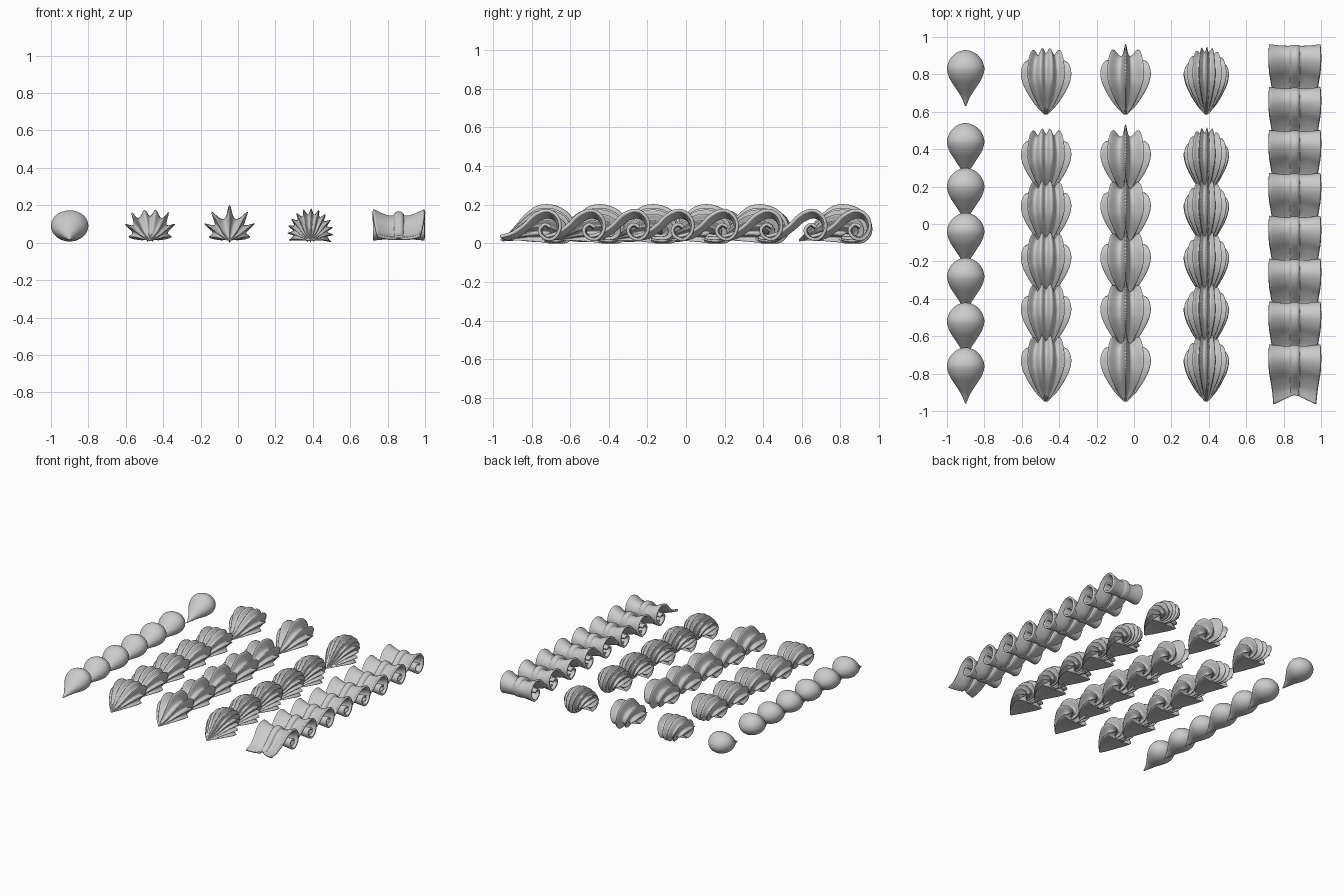
import bpy, bmesh, math

if "Cube" in bpy.data.objects:
    bpy.data.objects.remove(bpy.data.objects["Cube"])


def spline(pts, n, closed=False):
    """Catmull-Rom samples through tuples of any size."""
    out, m = [], len(pts)
    get = (lambda i: pts[i % m]) if closed else (lambda i: pts[min(max(i, 0), m - 1)])
    for i in range(m if closed else m - 1):
        p = [get(i + k) for k in (-1, 0, 1, 2)]
        for j in range(n):
            t = j / n
            out.append(tuple(0.5 * (2 * b + (c - a) * t + (2 * a - 5 * b + 4 * c - d) * t * t
                                    + (3 * b - a - 3 * c + d) * t ** 3)
                             for a, b, c, d in zip(*p)))
    if not closed:
        out.append(tuple(pts[-1]))
    return out


def skin(name, rows, closed):
    """Mesh from rows of points; closed rows get end caps."""
    bm = bmesh.new()
    vs = [[bm.verts.new((x, y, max(z, 0.0))) for x, y, z in r] for r in rows]
    n = len(vs[0])
    for a, b in zip(vs, vs[1:]):
        for i in range(n if closed else n - 1):
            j = (i + 1) % n
            bm.faces.new((a[i], a[j], b[j], b[i]))
    if closed:
        bm.faces.new(vs[0])
        bm.faces.new(vs[-1])
    bmesh.ops.recalc_face_normals(bm, faces=bm.faces)
    for f in bm.faces:
        f.smooth = True
    me = bpy.data.meshes.new(name)
    bm.to_mesh(me)
    bm.free()
    return me


def sweep(name, section, stations, step=5):
    """Stations: y, z, tilt in degrees, width scale, height scale."""
    rows = []
    for y, z, a, sx, sh in spline(stations, step):
        s, c = math.sin(math.radians(a)), math.cos(math.radians(a))
        rows.append([(x * sx, y + h * sh * s, z + h * sh * c) for x, h in section])
    return skin(name, rows, True)


def place(mesh, x, ys):
    obs = []
    for i, y in enumerate(ys):
        ob = bpy.data.objects.new(f"{mesh.name}_{i + 1}", mesh)
        ob.location = (x, y, 0)
        bpy.context.collection.objects.link(ob)
        obs.append(ob)
    return obs


def mirror(half):
    """Close a half profile running from the top centre to the bottom centre."""
    return half + [(-x, h) for x, h in reversed(half) if x > 1e-6]


# plain teardrops
circle = [(0.1 * math.cos(math.tau * i / 40), 0.1 * math.sin(math.tau * i / 40)) for i in range(40)]
drop = [(0, .018, 0, .03, .03), (.05, .035, 0, .24, .22), (.1, .06, 0, .56, .46),
        (.15, .08, 0, .87, .71), (.2, .09, 0, 1, .83), (.245, .09, 0, .87, .73),
        (.277, .088, 0, .6, .5), (.294, .086, 0, .3, .25), (.3, .085, 0, .02, .02)]
place(sweep("teardrop", circle, drop), -0.9, [0.63] + [-0.96 + 0.24 * i for i in range(6)])

# ridged shells: star section swept forward from a curled back end
curl = [(0, .012, 0, .06, .05), (.05, .028, 0, .42, .3), (.11, .043, 0, .72, .66),
        (.165, .05, 0, .92, .91), (.215, .05, 0, 1, 1), (.233, .05, 28, .95, 1),
        (.243, .05, 58, .82, .95), (.245, .052, 88, .64, .88), (.243, .06, 118, .52, .74),
        (.24, .067, 148, .44, .58), (.225, .065, 178, .36, .42), (.21, .06, 215, .25, .25)]
even = mirror([(0, .092), (.03, .125), (.062, .08), (.1, .113), (.088, .045),
               (.135, .05), (.095, .005), (.115, -.02), (.07, -.034), (0, -.036)])
odd = mirror([(0, .152), (.022, .085), (.05, .08), (.098, .115), (.078, .045),
              (.135, .052), (.09, .005), (.11, -.02), (.07, -.034), (0, -.036)])
fine = []
for i in range(25):
    a = math.radians(-20 + 220 * i / 24 - 2)
    r = (0.122 if i % 2 == 0 else 0.09) + 0.011 * max(0, math.sin(a))
    fine.append((r * math.cos(a), r * math.sin(a)))
fine += [(-.06, -.038), (0, -.04), (.06, -.038)]
chain = [0.585] + [-0.95 + 0.276 * i for i in range(5)]
for name, x, sec in (("paired_ridge_shell", -0.47, even), ("crested_shell", -0.045, odd),
                     ("fine_ridge_shell", 0.387, fine)):
    place(sweep(name, spline(sec, 4, True), curl), x, chain)

# rolled ribbon: y, z, width scale, groove depth, tail notch
path = [(-.31, .022, .82, .4, 1), (-.24, .036, .86, .6, .4), (-.17, .075, .93, .85, 0),
        (-.12, .118, .98, 1, 0), (-.07, .138, 1, 1, 0), (-.03, .125, 1, .6, 0),
        (-.01, .09, 1, .25, 0), (-.02, .05, 1, .2, 0), (-.052, .026, 1, .2, 0),
        (-.09, .04, 1, .2, 0), (-.102, .07, 1, .2, 0), (-.08, .092, 1, .2, 0), (-.055, .078, 1, .2, 0)]
right = [(.0, .02), (.014, .018), (.026, 0), (.06, .001), (.1, .016), (.138, .034)]
across = spline([(-x, h) for x, h in right[:0:-1]] + right, 4)
line = spline(path, 5)
rows = []
for i, (y, z, w, d, cut) in enumerate(line):
    a, b = line[max(i - 1, 0)], line[min(i + 1, len(line) - 1)]
    ty, tz = b[0] - a[0], b[1] - a[1]
    l = math.hypot(ty, tz)
    rows.append([(x * w, y - tz / l * h * d + .05 * cut * (1 - abs(x) / .138), z + ty / l * h * d)
                 for x, h in across])
for ob in place(skin("ribbon_roll", rows, False), 0.86, [0.955 - 0.2293 * i for i in range(8)]):
    m = ob.modifiers.new("thickness", 'SOLIDIFY')
    m.thickness = 0.016
    m.offset = 0
